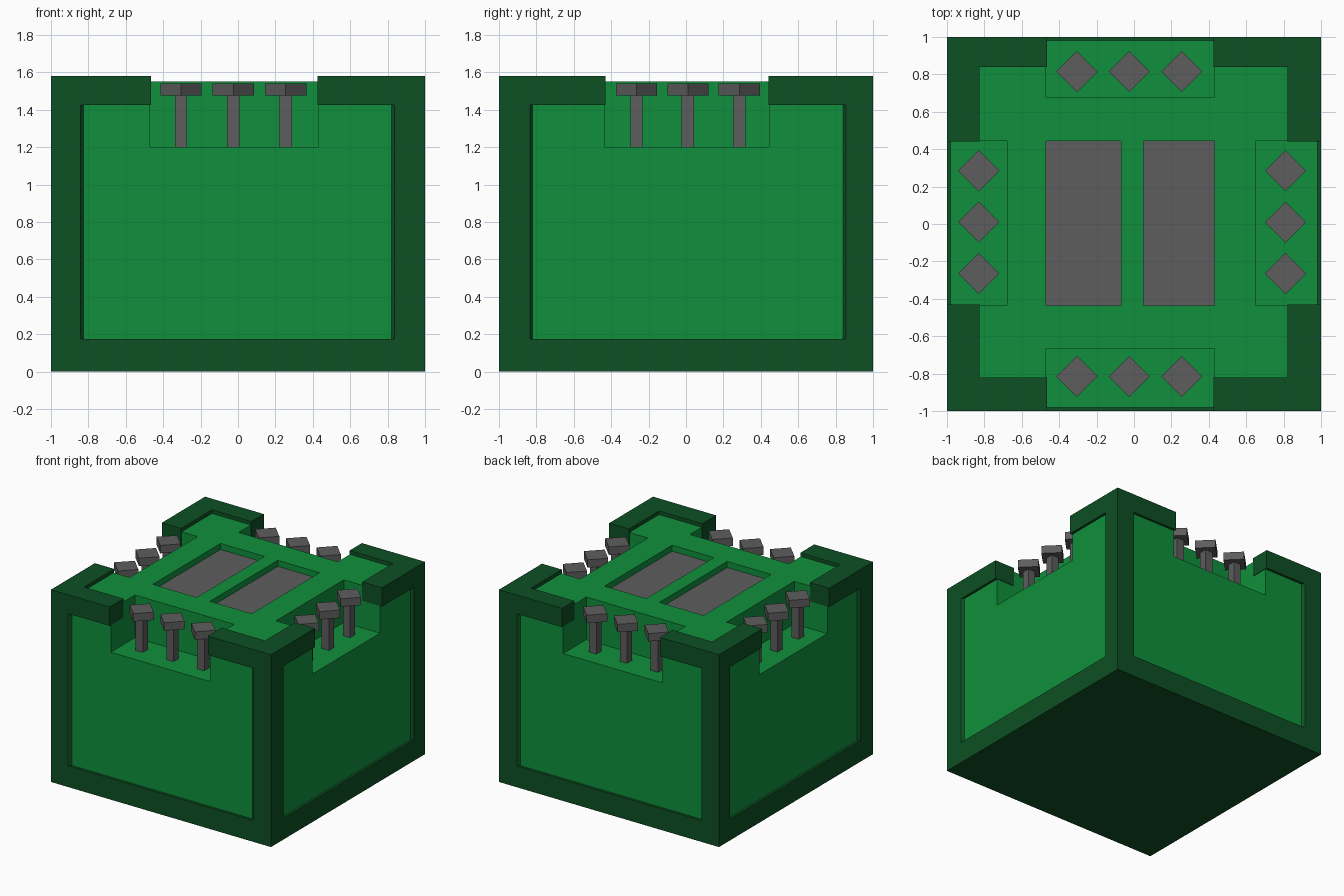
import bpy, bmesh, math
from mathutils import Matrix, Vector

if "Cube" in bpy.data.objects:
    bpy.data.objects.remove(bpy.data.objects["Cube"])


def material(name, rgb):
    m = bpy.data.materials.new(name)
    m.diffuse_color = (*rgb, 1)
    m.use_nodes = True
    m.node_tree.nodes["Principled BSDF"].inputs["Base Color"].default_value = m.diffuse_color
    return m


LIGHT = material("bright green", (0.005, 0.28, 0.045))
DARK = material("dark green", (0.004, 0.08, 0.017))
GREY = material("mid grey", (0.11, 0.11, 0.11))


def add_box(bm, lo, hi, turn=0):
    lo, hi = Vector(lo), Vector(hi)
    mat = (Matrix.Translation((lo + hi) / 2) @ Matrix.Rotation(turn, 4, 'Z')
           @ Matrix.Diagonal((*(hi - lo), 1)))
    bmesh.ops.create_cube(bm, size=1, matrix=mat)


def finish(bm, name, mat):
    bmesh.ops.recalc_face_normals(bm, faces=bm.faces[:])
    me = bpy.data.meshes.new(name)
    bm.to_mesh(me)
    bm.free()
    me.materials.append(mat)
    ob = bpy.data.objects.new(name, me)
    bpy.context.collection.objects.link(ob)
    return ob


def boxes(name, mat, *pairs):
    bm = bmesh.new()
    for lo, hi in pairs:
        add_box(bm, lo, hi)
    return finish(bm, name, mat)


TOP, PANEL, LEDGE, BAR = 1.58, 1.55, 1.2, 1.425
NX0, NX1, NY0, NY1 = -0.47, 0.43, -0.435, 0.445   # notch spans along x and y
IX0, IX1, IY0, IY1 = -0.825, 0.82, -0.82, 0.84    # inner edges of the rim

# Bright body with four ledges and two shallow lid wells cut out
body = boxes("body", LIGHT, ((-.98, -.98, .1), (.98, .98, PANEL)))
wells = [(-0.47, -0.07), (0.05, 0.43)]
cutter = boxes("body_cutter", LIGHT,
               ((NX0, -1.2, LEDGE), (NX1, -.665, 2)),
               ((NX0, .68, LEDGE), (NX1, 1.2, 2)),
               ((-1.2, NY0, LEDGE), (-.68, NY1, 2)),
               ((.65, NY0, LEDGE), (1.2, NY1, 2)),
               *[((a, NY0, 1.495), (b, NY1, 2)) for a, b in wells])
cutter.hide_render = True
mod = body.modifiers.new("cut", 'BOOLEAN')
mod.operation, mod.solver, mod.object = 'DIFFERENCE', 'EXACT', cutter
bpy.context.view_layer.objects.active = body
bpy.ops.object.modifier_apply(modifier=mod.name)
bpy.data.objects.remove(cutter)

# Grey plates in the wells
for i, (a, b) in enumerate(wells):
    boxes(f"lid_plate_{i + 1}", GREY,
          ((a - .004, NY0 - .004, 1.49), (b + .004, NY1 + .004, 1.5)))

# Dark base
boxes("base", DARK, ((-1, -1, 0), (1, 1, .175)))

# Corner posts, with slanted edges toward the recessed panels
for sx, ix in ((-1, IX0), (1, IX1)):
    for sy, iy in ((-1, IY0), (1, IY1)):
        ox, oy = ix + sx * .018, iy + sy * .015
        profile = [(sx, sy), (ox, sy), (ix, sy * .98), (ix, iy),
                   (sx * .98, iy), (sx, oy)]
        bm = bmesh.new()
        face = bm.faces.new([bm.verts.new((x, y, .17)) for x, y in profile])
        ext = bmesh.ops.extrude_face_region(bm, geom=[face])
        bmesh.ops.translate(bm, vec=(0, 0, TOP - .17),
                            verts=[v for v in ext["geom"] if isinstance(v, bmesh.types.BMVert)])
        finish(bm, f"corner_post_{'left' if sx < 0 else 'right'}_{'front' if sy < 0 else 'back'}", DARK)

# Top rim bars running from the posts to the notches
e = .004
for name, y0, y1 in (("front", -1, IY0), ("back", IY1, 1)):
    boxes(f"rim_{name}", DARK,
          ((IX0 - .02, y0, BAR), (NX0 + e, y1, TOP)),
          ((NX1 - e, y0, BAR), (IX1 + .02, y1, TOP)))
for name, x0, x1 in (("left", -1, IX0), ("right", IX1, 1)):
    boxes(f"rim_{name}", DARK,
          ((x0, IY0 - .02, BAR), (x1, NY0 + e, TOP)),
          ((x0, NY1 - e, BAR), (x1, IY1 + .02, TOP)))


# Pegs: square stem with a diamond-turned square head
def peg(name, x, y):
    bm = bmesh.new()
    s, h = .033, .11 / math.sqrt(2)
    add_box(bm, (x - s, y - s, LEDGE - .005), (x + s, y + s, 1.49))
    add_box(bm, (x - h, y - h, 1.475), (x + h, y + h, 1.54), math.pi / 4)
    finish(bm, name, GREY)


for i in range(3):
    x, y = -.305 + .28 * i, -.265 + .275 * i
    peg(f"peg_front_{i + 1}", x, -.815)
    peg(f"peg_back_{i + 1}", x, .815)
    peg(f"peg_left_{i + 1}", -.83, y)
    peg(f"peg_right_{i + 1}", .81, y)
